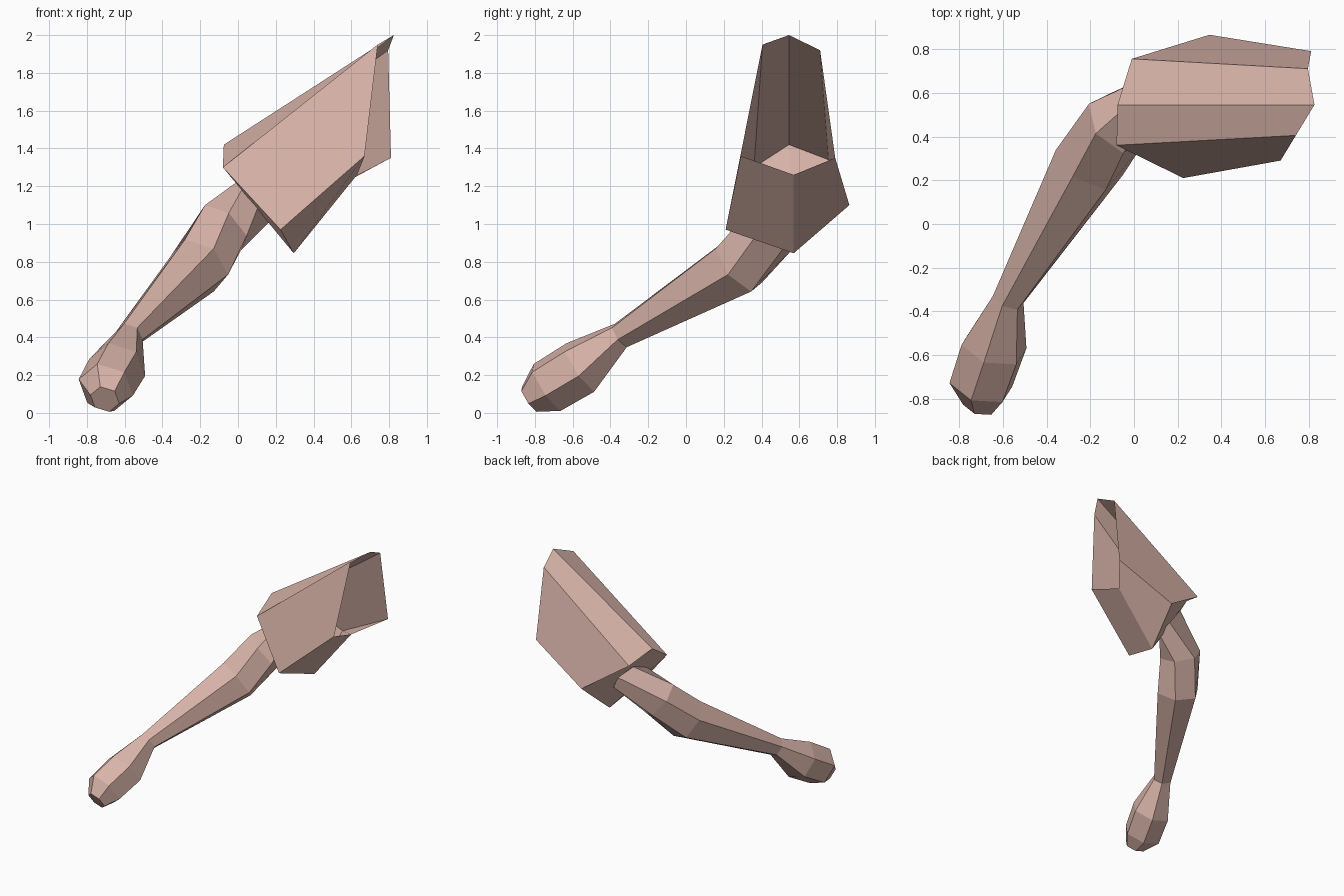
import bpy, bmesh, math
from mathutils import Vector

if "Cube" in bpy.data.objects:
    bpy.data.objects.remove(bpy.data.objects["Cube"])

skin = bpy.data.materials.new("dusty_pink_skin")
skin.diffuse_color = (0.68, 0.45, 0.39, 1)
skin.use_nodes = True
skin.node_tree.nodes["Principled BSDF"].inputs["Base Color"].default_value = skin.diffuse_color


def loft(name, rings, close_start=False, caps=()):
    """Bridge successive rings of points into a flat-shaded shell."""
    bm = bmesh.new()
    loops = [[bm.verts.new(p) for p in ring] for ring in rings]
    n = len(loops[0])
    for a, b in zip(loops, loops[1:]):
        for i in range(n):
            j = (i + 1) % n
            bm.faces.new((a[i], a[j], b[j], b[i]))
    if close_start:
        bm.faces.new(loops[0][::-1])
    for cap in caps:
        bm.faces.new([loops[0][i] for i in cap])
    bmesh.ops.recalc_face_normals(bm, faces=bm.faces)
    mesh = bpy.data.meshes.new(name)
    bm.to_mesh(mesh)
    bm.free()
    mesh.materials.append(skin)
    obj = bpy.data.objects.new(name, mesh)
    bpy.context.collection.objects.link(obj)
    return obj


def hexagon(center, axis, radius, twist=math.radians(-10)):
    """Six-sided ring square to the axis, first corner near the top."""
    axis = axis.normalized()
    up = (Vector((0, 0, 1)) - axis * axis.z).normalized()
    side = axis.cross(up)
    return [center + radius * (up * math.cos(t) + side * math.sin(t))
            for t in (twist + k * math.pi / 3 for k in range(6))]


# Shoulder block: folded outer end, open where it would meet the torso
outer = [(-0.08, 0.36, 1.30), (-0.075, 0.545, 1.42), (-0.01, 0.755, 1.34),
         (0.345, 0.865, 1.10), (0.295, 0.57, 0.845), (0.225, 0.21, 0.97)]
inner = [(0.74, 0.405, 1.95), (0.825, 0.545, 2.0), (0.795, 0.71, 1.92),
         (0.81, 0.79, 1.35), (0.63, 0.57, 1.26), (0.67, 0.29, 1.36)]
loft("shoulder", [outer, inner], caps=[(0, 1, 4, 5), (1, 2, 3, 4)])

# Arm and fist: centre and radius from knuckles to shoulder
path = [((-0.705, -0.83, 0.072), 0.08), ((-0.70, -0.735, 0.135), 0.15),
        ((-0.64, -0.56, 0.24), 0.155), ((-0.575, -0.345, 0.41), 0.075),
        ((-0.205, 0.28, 0.78), 0.17), ((-0.08, 0.46, 0.98), 0.16),
        ((0.12, 0.57, 1.15), 0.14)]
centers = [Vector(c) for c, r in path]
hand_axis = Vector((0.13, 0.51, 0.34))
rings = []
for i, (c, r) in enumerate(path):
    if i < 3:
        axis = hand_axis
    elif i == len(path) - 1:
        axis = Vector((0.79, -0.2, 0.56))  # lies flat on the shoulder's end
    else:
        axis = ((centers[i + 1] - centers[i]).normalized()
                + (centers[i] - centers[i - 1]).normalized())
    rings.append(hexagon(centers[i], axis, r))
loft("arm", rings, close_start=True)
